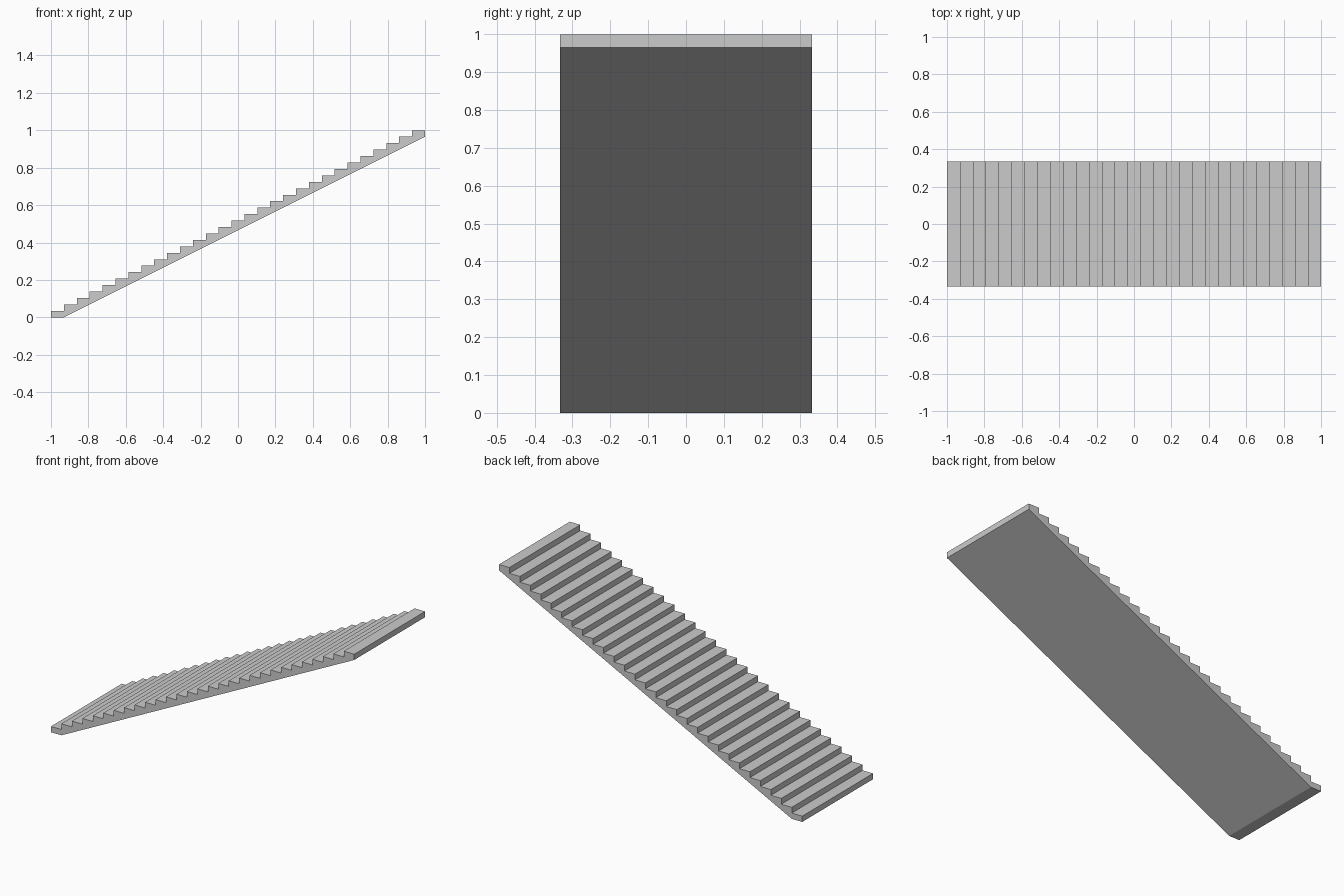
import bpy
import bmesh

cube = bpy.data.objects.get("Cube")
if cube:
    bpy.data.objects.remove(cube, do_unlink=True)

STEPS = 29
LENGTH, HEIGHT, WIDTH = 2.0, 1.0, 0.667
TREAD, RISER = LENGTH / STEPS, HEIGHT / STEPS

# Plain grey concrete
grey = bpy.data.materials.new("grey concrete")
grey.use_nodes = True
colour = (0.6, 0.6, 0.6, 1)
grey.diffuse_color = colour
grey.node_tree.nodes["Principled BSDF"].inputs["Base Color"].default_value = colour

# Side profile: stepped top edge, then the sloping underside
profile = []
for i in range(STEPS):
    x = -LENGTH / 2 + i * TREAD
    profile += [(x, i * RISER), (x, (i + 1) * RISER)]
profile += [(LENGTH / 2, HEIGHT), (LENGTH / 2, HEIGHT - RISER),
            (-LENGTH / 2 + TREAD, 0)]

# Extrude the profile across the width of the flight
bm = bmesh.new()
side = bm.faces.new([bm.verts.new((x, -WIDTH / 2, z)) for x, z in profile])
extruded = bmesh.ops.extrude_face_region(bm, geom=[side], use_keep_orig=True)
moved = [v for v in extruded["geom"] if isinstance(v, bmesh.types.BMVert)]
bmesh.ops.translate(bm, verts=moved, vec=(0, WIDTH, 0))
bmesh.ops.recalc_face_normals(bm, faces=bm.faces)

mesh = bpy.data.meshes.new("stair_flight")
bm.to_mesh(mesh)
bm.free()
mesh.materials.append(grey)
stairs = bpy.data.objects.new("stair_flight", mesh)
bpy.context.collection.objects.link(stairs)
